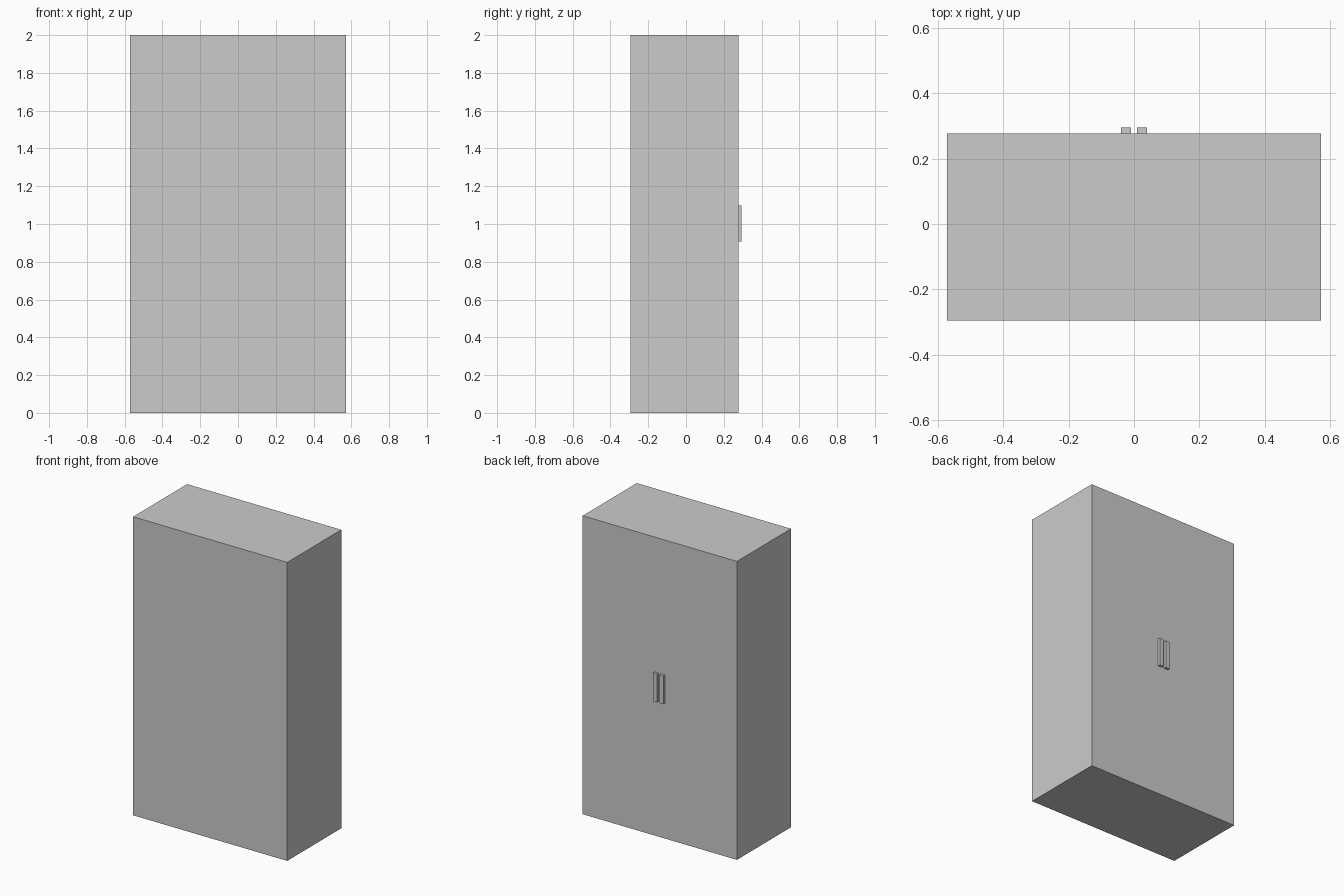
import bpy

if "Cube" in bpy.data.objects:
    bpy.data.objects.remove(bpy.data.objects["Cube"])

Y_BACK, Y_DOOR, Y_HANDLE = -0.295, 0.277, 0.295


def box(name, x, y, z):
    """Box from (min, max) ranges on each axis."""
    bpy.ops.mesh.primitive_cube_add(size=1, location=[sum(r) / 2 for r in (x, y, z)])
    ob = bpy.context.object
    ob.name = name
    ob.scale = [r[1] - r[0] for r in (x, y, z)]
    bpy.ops.object.transform_apply(location=False, rotation=False, scale=True)
    return ob


# Cabinet body
box("cabinet_body", (-0.5715, 0.5715), (Y_BACK, Y_DOOR), (0, 2))

# Pair of upright handles on the door side
for side, label in ((-1, "left"), (1, "right")):
    xs = sorted((side * 0.009, side * 0.039))
    box(f"{label}_handle", xs, (Y_DOOR, Y_HANDLE), (0.907, 1.097))
